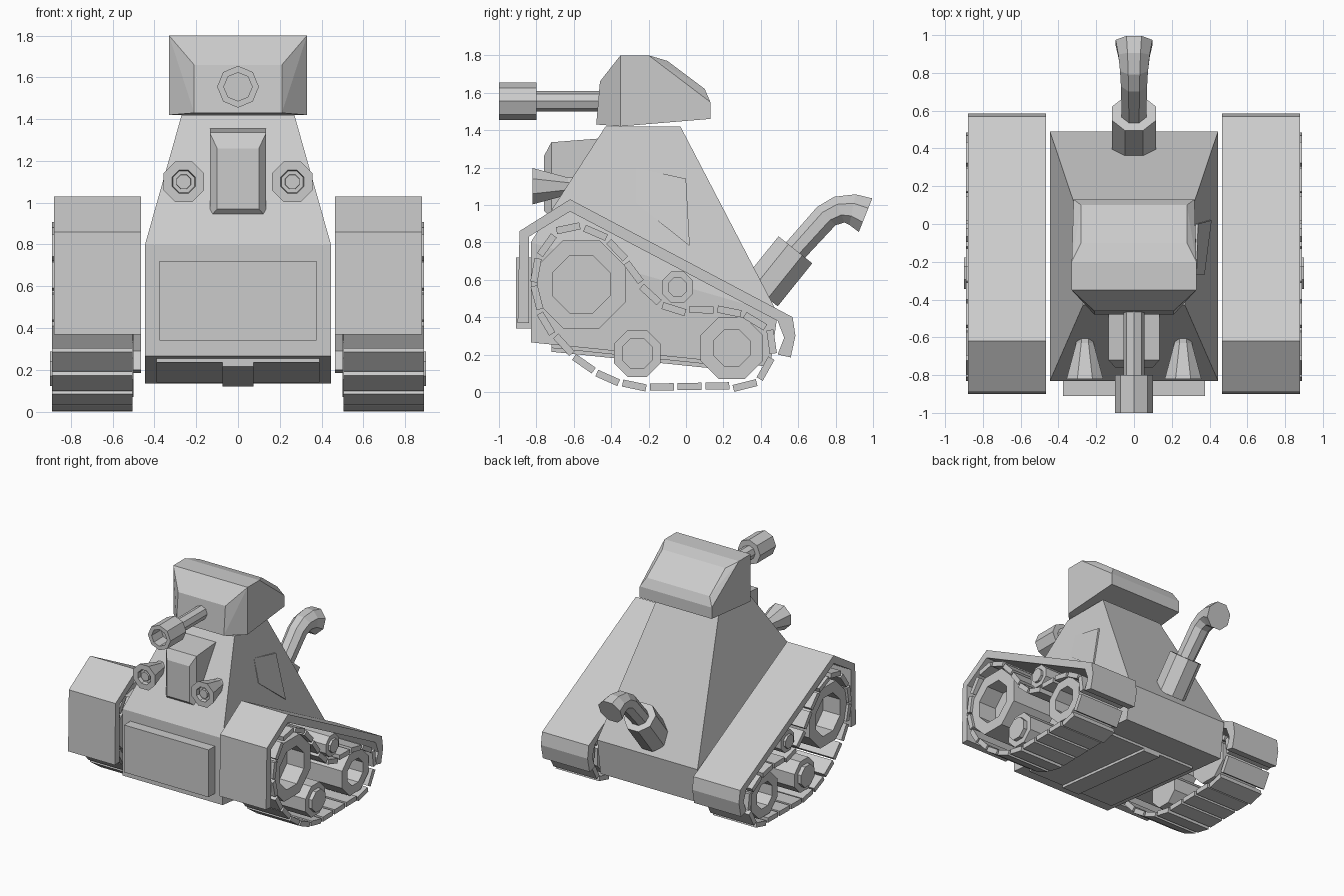
import bpy, bmesh, math
from mathutils import Vector, Matrix

old = bpy.data.objects.get("Cube")
if old:
    bpy.data.objects.remove(old)

grey = bpy.data.materials.new("plain grey")
grey.use_nodes = True
grey.diffuse_color = (0.6, 0.6, 0.6, 1)
grey.node_tree.nodes["Principled BSDF"].inputs["Base Color"].default_value = (0.6, 0.6, 0.6, 1)


def finish(name, bm, mirror=False):
    """Turn a bmesh into a flat-shaded object, optionally mirrored across x."""
    bmesh.ops.recalc_face_normals(bm, faces=bm.faces[:])
    mesh = bpy.data.meshes.new(name)
    bm.to_mesh(mesh)
    bm.free()
    mesh.materials.append(grey)
    ob = bpy.data.objects.new(name, mesh)
    bpy.context.collection.objects.link(ob)
    if mirror:
        ob.modifiers.new("Mirror", 'MIRROR')
    return ob


def loft(name, rings, mirror=False):
    """Bridge rings of equal point count and cap both ends."""
    bm = bmesh.new()
    loops = [[bm.verts.new(p) for p in ring] for ring in rings]
    n = len(loops[0])
    for a, b in zip(loops, loops[1:]):
        for i in range(n):
            j = (i + 1) % n
            bm.faces.new((a[i], a[j], b[j], b[i]))
    bm.faces.new(loops[0])
    bm.faces.new(loops[-1])
    return finish(name, bm, mirror)


def prism(name, profile, x0, x1, mirror=False):
    """Extrude a (y, z) profile along x."""
    return loft(name, [[(x, y, z) for y, z in profile] for x in (x0, x1)], mirror)


def tube(name, sections, mirror=False, sides=8, phase=0.0):
    """Loft polygons given as (centre, axis, radius)."""
    rings = []
    for centre, axis, radius in sections:
        d = Vector(axis).normalized()
        side = Vector((0, 0, 1)) if abs(d.x) > 0.9 else Vector((1, 0, 0))
        up = d.cross(side)
        ring = []
        for i in range(sides):
            a = math.tau * (i + phase) / sides
            ring.append(Vector(centre) + radius * (math.cos(a) * side + math.sin(a) * up))
        rings.append(ring)
    return loft(name, rings, mirror)


def rect(y, half, low, high):
    return [(-half, y, low), (half, y, low), (half, y, high), (-half, y, high)]


# Hull: sloped body with an angled belly
bm = bmesh.new()
side_profile = [(-0.83, 0.265, 0.445), (-0.83, 0.8, 0.445), (-0.43, 1.42, 0.27),
                (-0.03, 1.42, 0.27), (0.49, 0.42, 0.445), (0.45, 0.135, 0.445)]
right, left = [[bm.verts.new((s * x, y, z)) for y, z, x in side_profile] for s in (-1, 1)]
for i in range(6):
    j = (i + 1) % 6
    bm.faces.new((right[i], right[j], left[j], left[i]))
for v in (right, left):
    bm.faces.new((v[1], v[2], v[3], v[4]))
    bm.faces.new((v[0], v[1], v[4], v[5]))
finish("hull", bm)

# Plates on the hull
loft("front_plate", [rect(-0.91, 0.375, 0.34, 0.72), rect(-0.8, 0.375, 0.34, 0.72)])
prism("belly_plate", [(-0.72, 0.235), (0.2, 0.14), (0.2, 0.17), (-0.72, 0.27)], -0.39, 0.39)
prism("belly_strip", [(-0.72, 0.215), (0.2, 0.12), (0.2, 0.16), (-0.72, 0.26)], -0.075, 0.075)


def hull_side(y, z):
    base = 0.8 - (y + 0.83) * 0.29
    return 0.445 - 0.175 * (z - base) / (1.42 - base)


door = [(-0.27, 1.01), (0.02, 0.78), (0.0, 1.14), (-0.27, 1.2)]
loft("side_door", [[(hull_side(y, z) + out, y, z) for y, z in door] for out in (-0.03, 0.012)])

# Front housing between the lamps
loft("front_housing", [rect(-0.76, 0.1, 0.97, 1.26), rect(-0.72, 0.135, 0.93, 1.335),
                       rect(-0.4, 0.135, 0.93, 1.36)])

# Turret: faceted convex block
bm = bmesh.new()
for x, y, z in [(0.21, -0.48, 1.43), (0.21, -0.46, 1.66), (0.33, -0.35, 1.42),
                (0.33, -0.35, 1.8), (0.33, -0.2, 1.8), (0.28, -0.1, 1.77),
                (0.28, 0.1, 1.62), (0.32, 0.13, 1.55), (0.32, 0.13, 1.46)]:
    bm.verts.new((x, y, z))
    bm.verts.new((-x, y, z))
bmesh.ops.convex_hull(bm, input=bm.verts[:])
bmesh.ops.dissolve_limit(bm, angle_limit=0.03, verts=bm.verts[:], edges=bm.edges[:])
finish("turret", bm)


def along_y(name, x, z, steps, **kw):
    return tube(name, [((x, y, z), (0, 1, 0), r) for y, r in steps], **kw)


# Gun
along_y("gun_barrel", 0, 1.555, [(-0.44, 0.055), (-0.85, 0.055)])
along_y("gun_muzzle", 0, 1.555, [(-0.8, 0.1), (-1, 0.1), (-1, 0.068), (-0.88, 0.068)])

# Lamps
along_y("lamp", 0.26, 1.1, [(-0.6, 0.05), (-0.63, 0.05), (-0.82, 0.105), (-0.82, 0.06),
                            (-0.79, 0.055), (-0.79, 0.038), (-0.81, 0.036)],
        mirror=True, phase=0.5)

# Exhaust
lean = (0, 0.2, 0.25)
tube("exhaust_sleeve", [((0, 0.4, 0.53), lean, 0.125), ((0, 0.585, 0.76), lean, 0.125)], phase=0.5)
tube("exhaust_pipe", [((0, 0.56, 0.73), lean, 0.07), ((0, 0.75, 0.94), (0, 1, 1), 0.075),
                      ((0, 0.82, 0.975), (0, 1, 0.4), 0.08), ((0, 0.89, 0.975), (0, 1, -0.2), 0.09),
                      ((0, 0.96, 0.945), (0, 1, -0.4), 0.105)], phase=0.5)

# Track covers: bent plate over each track
cover = [(-0.9, 0.37), (-0.89, 0.86), (-0.62, 1.03), (0.57, 0.4), (0.585, 0.3), (0.56, 0.185)]
inner = [(-0.84, 0.37), (-0.84, 0.83), (-0.62, 0.965), (0.49, 0.38), (0.525, 0.29), (0.49, 0.2)]
prism("track_cover", cover + inner[::-1], 0.465, 0.88, mirror=True)


# Wheels: hub depth is negative for a recess, positive for a boss
def wheel(name, y, z, radius, hub, depth):
    steps = [(0.5, radius), (0.87, radius), (0.87, hub), (0.87 + depth, hub)]
    tube(name, [((x, y, z), (1, 0, 0), r) for x, r in steps], mirror=True, phase=0.5)


wheel("drive_wheel", -0.56, 0.575, 0.255, 0.165, -0.15)
wheel("idler_wheel", 0.245, 0.235, 0.18, 0.105, -0.15)
wheel("road_wheel", -0.26, 0.205, 0.135, 0.09, 0.03)
wheel("return_roller", -0.045, 0.56, 0.09, 0.055, 0.02)

# Track links spaced evenly along a closed path
path = [Vector((0, y, z)) for y, z in [
    (-0.63, 0.875), (-0.48, 0.85), (-0.37, 0.76), (-0.19, 0.52), (-0.06, 0.44), (0.09, 0.44),
    (0.24, 0.43), (0.39, 0.37), (0.46, 0.28), (0.43, 0.13), (0.34, 0.035), (-0.24, 0.025),
    (-0.41, 0.07), (-0.57, 0.165), (-0.68, 0.28), (-0.76, 0.38), (-0.81, 0.55),
    (-0.8, 0.68), (-0.73, 0.81)]]
spans = list(zip(path, path[1:] + path[:1]))
total = sum((b - a).length for a, b in spans)


def on_path(d):
    d %= total
    for a, b in spans:
        length = (b - a).length
        if d <= length:
            return a.lerp(b, d / length)
        d -= length
    return path[0]


bm = bmesh.new()
count = 23
for i in range(count):
    d = total * i / count
    mid = on_path(d)
    way = on_path(d + 0.06) - on_path(d - 0.06)
    turn = Matrix.Rotation(math.atan2(way.z, way.y), 4, 'X')
    place = Matrix.Translation((0.698, mid.y, max(mid.z, 0.02))) @ turn
    bmesh.ops.create_cube(bm, size=1, matrix=place @ Matrix.Diagonal((0.385, 0.128, 0.038, 1)))
finish("track_links", bm, mirror=True)
